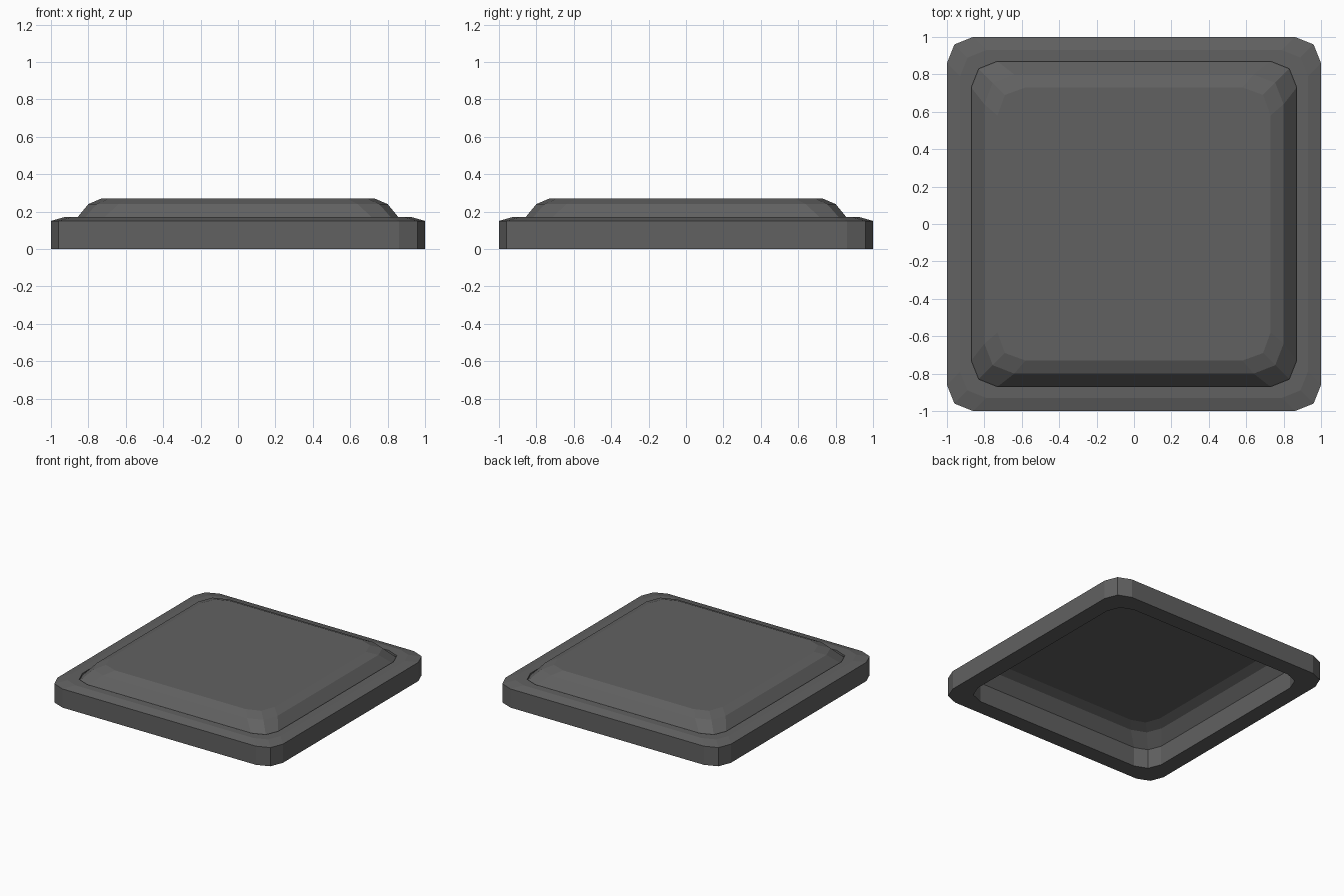
import bpy, bmesh

if "Cube" in bpy.data.objects:
    bpy.data.objects.remove(bpy.data.objects["Cube"])

dark = bpy.data.materials.new("dark_grey")
dark.diffuse_color = (0.12, 0.12, 0.12, 1)
dark.use_nodes = True
dark.node_tree.nodes["Principled BSDF"].inputs["Base Color"].default_value = dark.diffuse_color


def ring(half, tangent, mid, z):
    """Square loop whose corners are each cut by two facets."""
    corner = [(half, tangent), (mid, mid), (tangent, half)]
    pts = []
    for _ in range(4):
        pts += corner
        corner = [(-y, x) for x, y in corner]
    return [(x, y, z) for x, y in pts]


def loft(name, rings, cap=False, closed=False):
    """Bridge successive rings with quads."""
    bm = bmesh.new()
    loops = [[bm.verts.new(p) for p in r] for r in rings]
    pairs = list(zip(loops, loops[1:]))
    if closed:
        pairs.append((loops[-1], loops[0]))
    for a, b in pairs:
        n = len(a)
        for i in range(n):
            j = (i + 1) % n
            bm.faces.new((a[i], a[j], b[j], b[i]))
    if cap:
        bm.faces.new(loops[-1])
    if closed:
        bmesh.ops.recalc_face_normals(bm, faces=bm.faces)
    mesh = bpy.data.meshes.new(name)
    bm.to_mesh(mesh)
    bm.free()
    mesh.materials.append(dark)
    obj = bpy.data.objects.new(name, mesh)
    bpy.context.collection.objects.link(obj)
    return obj


# Outer frame: hollow square rim with a shallow sloped shoulder
loft("frame", [
    ring(1.00, 0.86, 0.96, 0.0),
    ring(1.00, 0.86, 0.96, 0.15),
    ring(0.93, 0.79, 0.89, 0.17),
    ring(0.87, 0.73, 0.83, 0.17),
    ring(0.87, 0.73, 0.83, 0.0),
], closed=True)

# Raised panel: thin shell, open underneath
loft("raised_panel", [
    ring(0.87, 0.73, 0.83, 0.155),
    ring(0.80, 0.64, 0.755, 0.24),
    ring(0.73, 0.58, 0.69, 0.27),
], cap=True)
